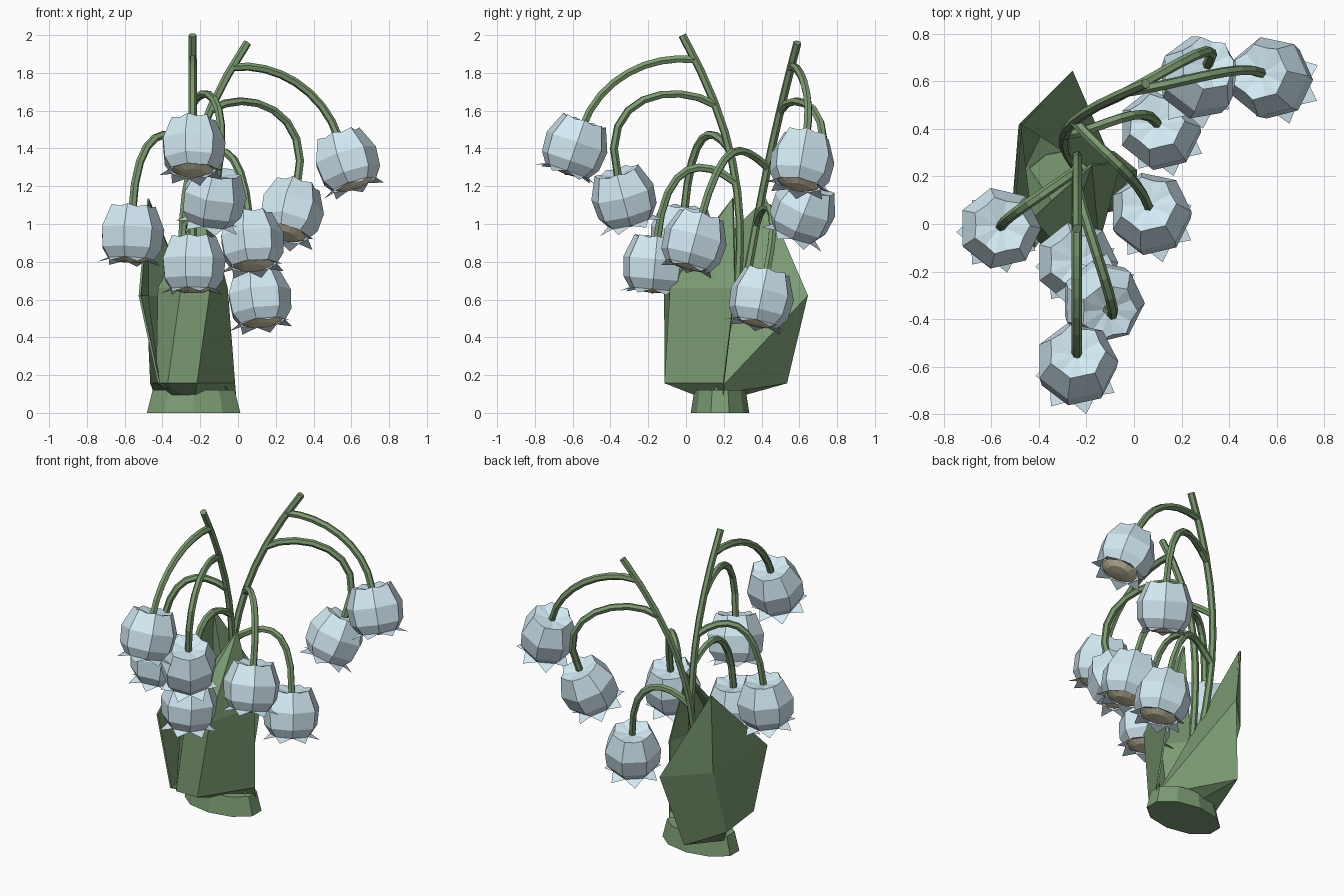
import bpy, bmesh, math
from mathutils import Vector

if "Cube" in bpy.data.objects:
    bpy.data.objects.remove(bpy.data.objects["Cube"])


def material(name, rgb):
    m = bpy.data.materials.new(name)
    m.diffuse_color = (*rgb, 1)
    m.use_nodes = True
    m.node_tree.nodes["Principled BSDF"].inputs["Base Color"].default_value = m.diffuse_color
    return m


STEM = material("stem_green", (0.20, 0.33, 0.16))
LEAF = material("leaf_green", (0.20, 0.33, 0.17))
BELL = material("petal_blue", (0.65, 0.82, 0.90))
CREAM = material("cream", (0.80, 0.73, 0.50))
BASE = Vector((-0.235, 0.18))      # middle of the base collar
BASE_RX, BASE_RY = 0.26, 0.155


def finish(bm, name, mat):
    bmesh.ops.recalc_face_normals(bm, faces=bm.faces)
    me = bpy.data.meshes.new(name)
    bm.to_mesh(me)
    bm.free()
    me.materials.append(mat)
    ob = bpy.data.objects.new(name, me)
    bpy.context.collection.objects.link(ob)
    return ob


def bezier(p0, p1, p2, p3, steps):
    a, b, c, d = map(Vector, (p0, p1, p2, p3))
    ts = [i / steps for i in range(steps + 1)]
    return [a * (1 - t)**3 + b * (3 * t * (1 - t)**2) + c * (3 * t * t * (1 - t)) + d * t**3 for t in ts]


def tube(name, pts, r=0.022, sides=6):
    """Low-poly tube along a path, capped at both ends."""
    bm = bmesh.new()
    rings = []
    normal = Vector((1, 0.3, 0))
    for i, p in enumerate(pts):
        t = (pts[min(i + 1, len(pts) - 1)] - pts[max(i - 1, 0)]).normalized()
        normal = (normal - t * normal.dot(t)).normalized()
        b = t.cross(normal)
        rings.append([bm.verts.new(p + r * (normal * math.cos(a) + b * math.sin(a)))
                      for a in (2 * math.pi * k / sides for k in range(sides))])
    for lo, hi in zip(rings, rings[1:]):
        for k in range(sides):
            j = (k + 1) % sides
            bm.faces.new((lo[k], lo[j], hi[j], hi[k]))
    bm.faces.new(rings[0])
    bm.faces.new(rings[-1])
    return finish(bm, name, STEM)


def ring(bm, r, z, count=7, off=0.0):
    angles = [2 * math.pi * (k + off) / count for k in range(count)]
    return [bm.verts.new((r * math.cos(a), r * math.sin(a), z)) for a in angles]


def bell(name, center, axis, n=7):
    """Seven-sided bell with scalloped crown, flared petal tips and cream core."""
    bm = bmesh.new()
    top = bm.verts.new((0, 0, 0.115))
    crown, dips = ring(bm, 0.122, 0.148), ring(bm, 0.106, 0.137, off=0.5)
    body = [ring(bm, r, z) for r, z in ((0.174, 0.025), (0.164, -0.08), (0.125, -0.135))]
    tips = ring(bm, 0.175, -0.16, off=0.5)
    for k in range(n):
        j = (k + 1) % n
        bm.faces.new((top, crown[k], dips[k]))
        bm.faces.new((top, dips[k], crown[j]))
        bm.faces.new((crown[k], body[0][k], body[0][j], crown[j], dips[k]))
        for a, b in zip(body, body[1:]):
            bm.faces.new((a[k], b[k], b[j], a[j]))
        bm.faces.new((body[-1][k], tips[k], body[-1][j]))
    shell = finish(bm, name, BELL)
    # rounded cream underside
    bm = bmesh.new()
    rim, mid = ring(bm, 0.112, -0.13, 14), ring(bm, 0.07, -0.15, 14)
    low = bm.verts.new((0, 0, -0.156))
    for k in range(14):
        j = (k + 1) % 14
        bm.faces.new((rim[j], rim[k], mid[k], mid[j]))
        bm.faces.new((mid[j], mid[k], low))
    core = finish(bm, name + "_core", CREAM)
    core.data.flip_normals() if core.data.polygons[1].normal.z > 0 else None
    for ob in (shell, core):
        ob.location = center
        ob.rotation_mode = 'QUATERNION'
        ob.rotation_quaternion = Vector((0, 0, 1)).rotation_difference(axis)


def leaf(name, low, high, high_z, tip, fold=None):
    """Folded leaf: collar foot, low row, wide row, sharp tip, optional inner fold."""
    foot = []
    for x, y in low:
        a = math.atan2((y - BASE.y) / BASE_RY, (x - BASE.x) / BASE_RX)
        foot.append((BASE.x + 0.86 * BASE_RX * math.cos(a), BASE.y + 0.86 * BASE_RY * math.sin(a)))
    bm = bmesh.new()
    rows = [[bm.verts.new((x, y, z)) for x, y in pts]
            for z, pts in ((0.1, foot), (0.16, low), (high_z, high))]
    t = bm.verts.new(tip)
    for k in range(len(low) - 1):
        for a, b in zip(rows, rows[1:]):
            bm.faces.new((a[k], a[k + 1], b[k + 1], b[k]))
        bm.faces.new((rows[-1][k], rows[-1][k + 1], t))
    if fold:
        f = bm.verts.new(fold)
        edge = [r[-1] for r in rows] + [t]
        for a, b in zip(edge, edge[1:]):
            bm.faces.new((a, b, f))
    s = finish(bm, name, LEAF).modifiers.new("thickness", 'SOLIDIFY')
    s.thickness = 0.012
    s.offset = 0


# main flower stems
front = bezier((-.24, .19, .03), (-.24, .3, .8), (-.24, .4, 1.25), (-.24, -.02, 2), 12)
back = bezier((-.22, .2, .03), (-.3, .34, .8), (-.42, .4, 1.25), (.05, .59, 1.96), 12)
tube("front_stem", front)
tube("back_stem", back)


def on_stem(stem, z):
    for a, b in zip(stem, stem[1:]):
        if a.z <= z <= b.z:
            return a.lerp(b, (z - a.z) / (b.z - a.z))


# arching stalks: stem, height on stem, bell joint, bell centre
flowers = [(front, 1.87, (-.24, -.55, 1.51), (-.24, -.585, 1.41)),
           (front, 1.63, (-.11, -.36, 1.25), (-.13, -.33, 1.14)),
           (front, 1.22, (-.24, -.155, .9), (-.24, -.165, .79)),
           (front, 1.4, (-.56, -.01, 1.06), (-.565, -.02, .95)),
           (back, 1.3, (.06, .075, 1.02), (.07, .045, .91)),
           (back, 1.0, (.095, .425, .73), (.11, .4, .61)),
           (back, 1.6, (.31, .67, 1.19), (.28, .62, 1.07)),
           (back, 1.83, (.535, .635, 1.45), (.572, .615, 1.335))]
for i, (stem, z, joint, center) in enumerate(flowers, 1):
    start, joint, center = on_stem(stem, z), Vector(joint), Vector(center)
    axis = (joint - center).normalized()
    rise, reach = (0.03, 0.28) if z > 1.8 else (0.13, 0.47)   # top stalks arch less
    lift = start.lerp(joint, 0.4)
    lift.z = start.z + rise
    tube(f"stalk_{i}", bezier(start, lift, joint + axis * reach, joint, 8))
    bell(f"bell_{i}", center, axis)

# two leaves wrapped round the stems
leaf("back_leaf", [(-.42, -.1), (-.46, .24), (-.36, .53)],
     [(-.52, -.1), (-.48, .41), (-.26, .64)], .62, (-.475, .42, 1.135), fold=(-.05, .15, .1))
leaf("front_leaf", [(-.43, -.02), (-.37, -.11), (-.22, -.11), (-.02, .2)],
     [(-.42, .03), (-.3, -.11), (-.15, -.08), (-.06, .26)], .66, (-.18, .25, 1.135))

# tapered base collar
bm = bmesh.new()
bmesh.ops.create_cone(bm, cap_ends=True, segments=10, radius1=1, radius2=0.88, depth=0.12)
for v in bm.verts:
    v.co = (v.co.x * BASE_RX + BASE.x, v.co.y * BASE_RY + BASE.y, v.co.z + 0.06)
finish(bm, "base_collar", LEAF)
